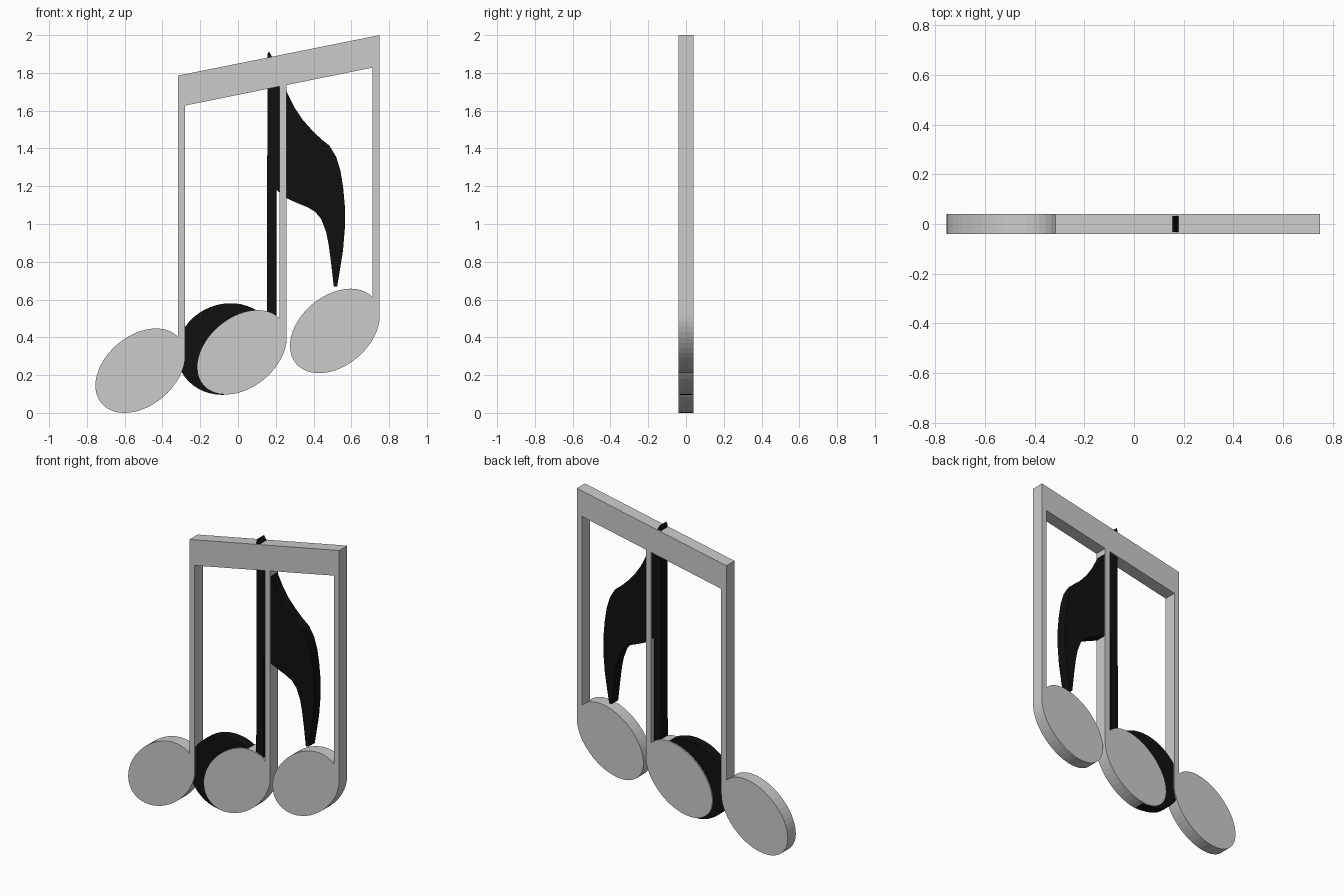
import bpy, bmesh
from math import acos, cos, sin, pi

if "Cube" in bpy.data.objects:
    bpy.data.objects.remove(bpy.data.objects["Cube"])


def head_arc(cx, cz, w, h, skew, stem_x, steps=44):
    """Leaning oval, counter-clockwise from the stem's left edge to the rightmost point."""
    t0 = acos((stem_x - cx) / w)
    ts = [t0 + (2 * pi - t0) * i / steps for i in range(steps + 1)]
    return [(cx + w * cos(t), cz + h * sin(t + skew)) for t in ts]


def slab(name, outline, half_depth):
    """Extrude a front-view (x, z) outline evenly about y = 0."""
    bm = bmesh.new()
    face = bm.faces.new([bm.verts.new((x, -half_depth, z)) for x, z in outline])
    ext = bmesh.ops.extrude_face_region(bm, geom=[face], use_keep_orig=True)
    verts = [g for g in ext["geom"] if isinstance(g, bmesh.types.BMVert)]
    bmesh.ops.translate(bm, verts=verts, vec=(0, 2 * half_depth, 0))
    bmesh.ops.recalc_face_normals(bm, faces=bm.faces[:])
    mesh = bpy.data.meshes.new(name)
    bm.to_mesh(mesh)
    bm.free()
    obj = bpy.data.objects.new(name, mesh)
    bpy.context.collection.objects.link(obj)
    return obj


# Grey triplet: three stems with oval heads joined by a sloping beam
STEM_W = 0.037
HEAD_W, HEAD_H = 0.2375, 0.2235


def beam_bottom(x):
    return 1.627 + 0.2024 * (x + 0.28)


outline = [(-0.317, 1.786)]
for right, cz in ((-0.28, 0.2235), (0.258, 0.321), (0.75, 0.434)):
    left = right - STEM_W
    if right > 0:
        outline.append((left, beam_bottom(left)))
    outline += head_arc(right - HEAD_W, cz, HEAD_W, HEAD_H, 0.36, left)
    if right < 0.7:
        outline.append((right, beam_bottom(right)))
outline.append((0.75, 2.0))
slab("beamed_notes", outline, 0.041)

# Black single note: oval head, stem and curved flag
flag = [(0.204, 1.18), (0.26, 1.135), (0.32, 1.108), (0.37, 1.088), (0.41, 1.063),
        (0.44, 1.027), (0.466, 0.96), (0.48, 0.89), (0.492, 0.80), (0.507, 0.67),
        (0.525, 0.67), (0.54, 0.76), (0.556, 0.86), (0.566, 0.98), (0.566, 1.09),
        (0.557, 1.19), (0.543, 1.28), (0.52, 1.355), (0.484, 1.415), (0.44, 1.45),
        (0.39, 1.498), (0.34, 1.555), (0.30, 1.615), (0.262, 1.69), (0.22, 1.80),
        (0.183, 1.88), (0.163, 1.915), (0.156, 1.90)]
note = slab("single_note",
            head_arc(-0.06, 0.338, 0.264, 0.2425, 0.08, 0.153) + flag, 0.033)
black = bpy.data.materials.new("black")
black.diffuse_color = (0.005, 0.005, 0.005, 1)
black.use_nodes = True
black.node_tree.nodes["Principled BSDF"].inputs["Base Color"].default_value = black.diffuse_color
note.data.materials.append(black)
